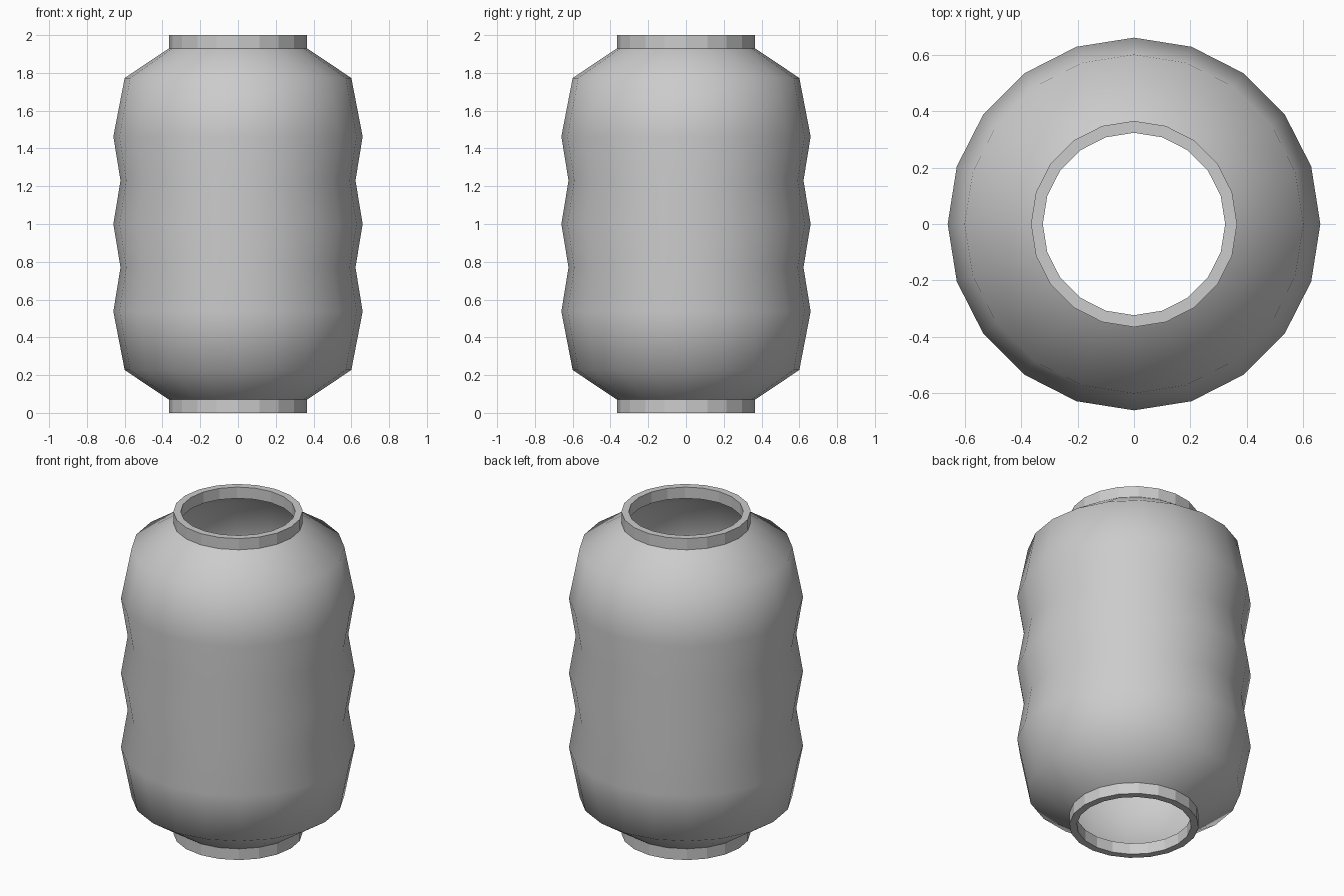
import bpy, bmesh
from math import cos, sin, pi

if "Cube" in bpy.data.objects:
    bpy.data.objects.remove(bpy.data.objects["Cube"])

SIDES = 20


def lathe(name, profile, closed=False, smooth=False):
    """Revolve (radius, z) points around z."""
    bm = bmesh.new()
    rings = [[bm.verts.new((r * cos(2 * pi * i / SIDES), r * sin(2 * pi * i / SIDES), z))
              for i in range(SIDES)] for r, z in profile]
    pairs = list(zip(rings, rings[1:]))
    if closed:
        pairs.append((rings[-1], rings[0]))
    for a, b in pairs:
        for i in range(SIDES):
            j = (i + 1) % SIDES
            face = bm.faces.new((a[i], a[j], b[j], b[i]))
            face.smooth = smooth
    mesh = bpy.data.meshes.new(name)
    bm.to_mesh(mesh)
    bm.free()
    obj = bpy.data.objects.new(name, mesh)
    bpy.context.collection.objects.link(obj)
    return obj


# Rippled paper shade: open thin shell, lower half mirrored about z = 1
half = [(0.365, 0.07), (0.60, 0.227), (0.66, 0.537), (0.622, 0.77)]
profile = half + [(0.66, 1.0)] + [(r, 2 - z) for r, z in reversed(half)]
lathe("lantern_shade", profile, smooth=True)

# Flat-faced rims at both openings
for name, z in (("bottom_rim", 0.0), ("top_rim", 1.93)):
    lathe(name, [(0.365, z), (0.365, z + 0.07), (0.323, z + 0.07), (0.323, z)], closed=True)
